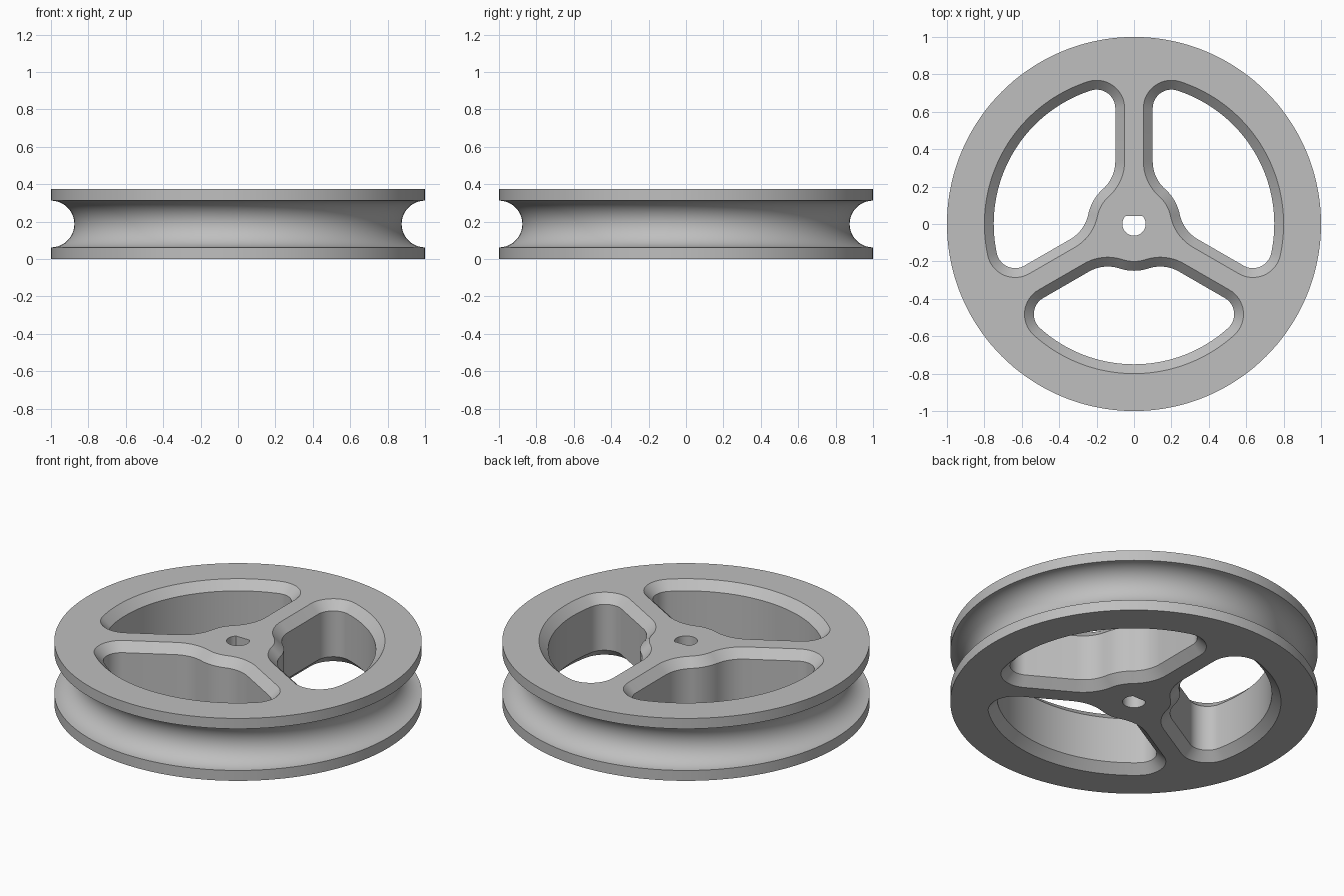
import bpy, bmesh
from math import sin, cos, asin, pi, radians, sqrt

old = bpy.data.objects.get("Cube")
if old:
    bpy.data.objects.remove(old, do_unlink=True)

HEIGHT = 0.375
MID = HEIGHT / 2
GROOVE = 0.125        # radius of the rope groove
CHAMFER = 0.05
OVER = 0.02           # how far cutters overshoot the faces
HUB, INNER_RIM, HALF_SPOKE = 0.25, 0.75, 0.1
HUB_FILLET, RIM_FILLET = 0.2, 0.1
BORE, FLAT = 0.0625, 0.044

grey = bpy.data.materials.new("light grey")
grey.use_nodes = True
grey.diffuse_color = (0.52, 0.52, 0.52, 1)
grey.node_tree.nodes["Principled BSDF"].inputs["Base Color"].default_value = grey.diffuse_color


def arc(cx, cy, r, a0, a1, n):
    steps = [a0 + (a1 - a0) * i / n for i in range(n + 1)]
    return [(cx + r * cos(a), cy + r * sin(a)) for a in steps]


def loft(name, rings):
    """Solid through equal-length rings given as (points, z), capped at both ends."""
    bm = bmesh.new()
    loops = [[bm.verts.new((x, y, z)) for x, y in pts] for pts, z in rings]
    n = len(loops[0])
    for low, high in zip(loops, loops[1:]):
        for i in range(n):
            j = (i + 1) % n
            bm.faces.new((low[i], low[j], high[j], high[i]))
    bm.faces.new(loops[0][::-1])
    bm.faces.new(loops[-1])
    bmesh.ops.recalc_face_normals(bm, faces=bm.faces)
    mesh = bpy.data.meshes.new(name)
    bm.to_mesh(mesh)
    bm.free()
    mesh.materials.append(grey)
    obj = bpy.data.objects.new(name, mesh)
    bpy.context.collection.objects.link(obj)
    return obj


def window(grow, turn):
    """Outline of one opening between two spokes, offset outwards by grow."""
    d1, y1 = HUB + HUB_FILLET, HALF_SPOKE + HUB_FILLET
    d2, y2 = INNER_RIM - RIM_FILLET, HALF_SPOKE + RIM_FILLET
    a, b = asin(y1 / d1), asin(y2 / d2)
    axis = pi / 3
    half = arc(0, 0, HUB - grow, axis, a, 8)
    half += arc(sqrt(d1 * d1 - y1 * y1), y1, HUB_FILLET + grow, a + pi, 1.5 * pi, 12)[1:]
    half += arc(sqrt(d2 * d2 - y2 * y2), y2, RIM_FILLET + grow, 1.5 * pi, 2 * pi + b, 16)
    half += arc(0, 0, INNER_RIM + grow, b, axis, 20)[1:]
    # Mirror the half across the axis of the opening
    c, s = cos(2 * axis), sin(2 * axis)
    other = [(x * c + y * s, x * s - y * c) for x, y in half[1:-1]]
    c, s = cos(turn), sin(turn)
    return [(x * c - y * s, x * s + y * c) for x, y in half + other[::-1]]


# Grooved wheel body
section = [(1, 0)]
section += [(1 - GROOVE * cos(t), MID + GROOVE * sin(t))
            for t in (-pi / 2 + pi * i / 24 for i in range(25))]
section += [(1, HEIGHT)]
wheel = loft("pulley_wheel", [(arc(0, 0, r, 0, 2 * pi, 144)[:-1], z) for r, z in section])

# Chamfered openings between the three spokes
cutters = []
for k in range(3):
    levels = [(CHAMFER + OVER, -OVER), (0, CHAMFER),
              (0, HEIGHT - CHAMFER), (CHAMFER + OVER, HEIGHT + OVER)]
    turn = pi / 2 + k * 2 * pi / 3
    cutters.append(loft("window_cutter", [(window(g, turn), z) for g, z in levels]))

# D-shaped axle hole, flat towards the back
a = asin(FLAT / BORE)
bore = arc(0, 0, BORE, pi - a, 2 * pi + a, 40)
cutters.append(loft("bore_cutter", [(bore, -OVER), (bore, HEIGHT + OVER)]))

bpy.ops.object.select_all(action='DESELECT')
bpy.context.view_layer.objects.active = wheel
wheel.select_set(True)
for cutter in cutters:
    cutter.hide_render = True
    mod = wheel.modifiers.new("cut", 'BOOLEAN')
    mod.operation, mod.solver, mod.object = 'DIFFERENCE', 'EXACT', cutter
    bpy.ops.object.modifier_apply(modifier=mod.name)
    bpy.data.objects.remove(cutter, do_unlink=True)

bpy.ops.object.shade_smooth_by_angle(angle=radians(30))
